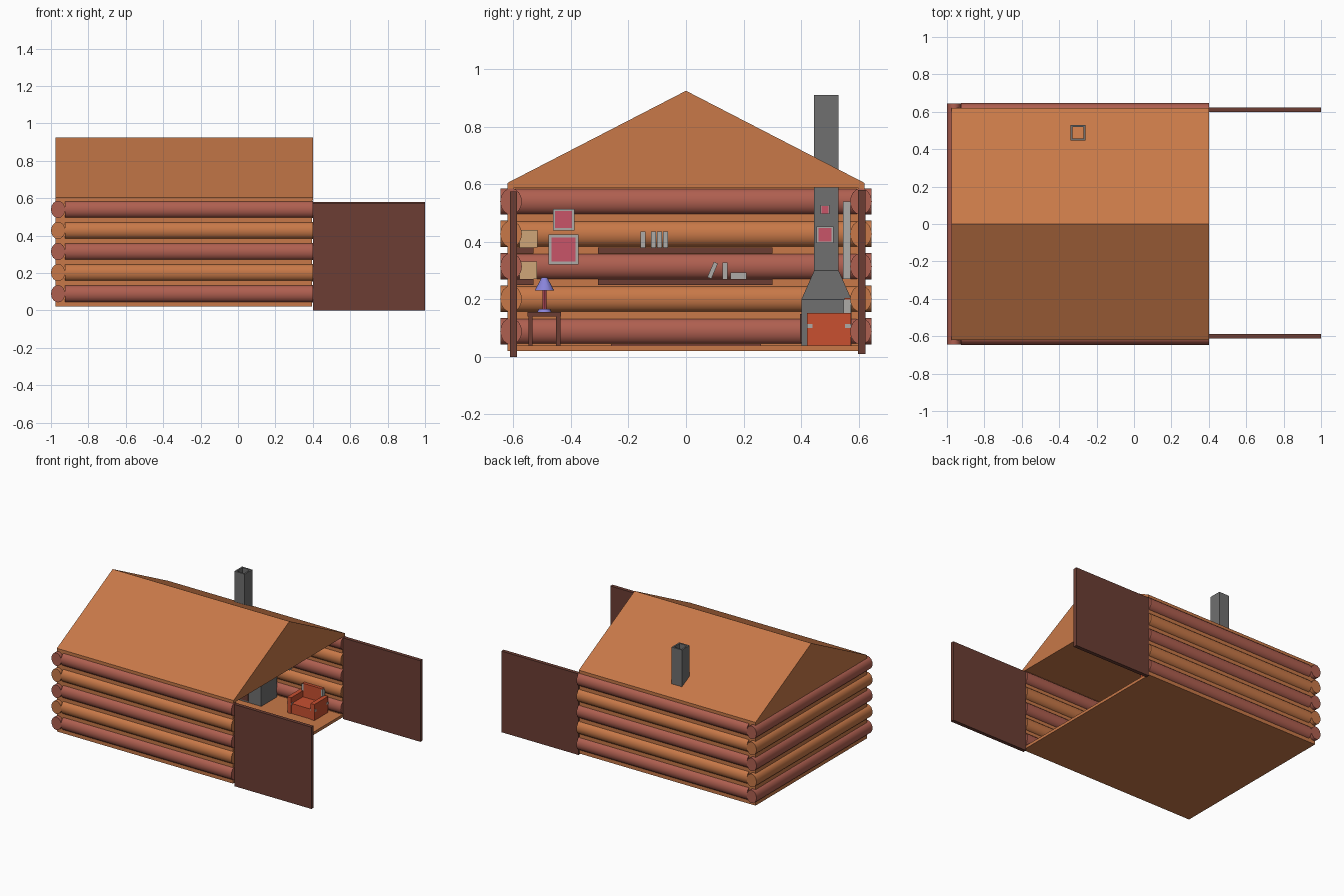
import bpy, bmesh, math
from mathutils import Matrix, Vector

if "Cube" in bpy.data.objects:
    bpy.data.objects.remove(bpy.data.objects["Cube"])

def mat(name, r, g, b):
    m = bpy.data.materials.new(name)
    m.diffuse_color = (r, g, b, 1)
    m.use_nodes = True
    m.node_tree.nodes["Principled BSDF"].inputs["Base Color"].default_value = m.diffuse_color
    return m

RED = mat("red_wood", .43, .115, .08)
ORANGE = mat("orange_wood", .58, .19, .065)
DARK = mat("dark_wood", .15, .048, .034)
STONE = mat("stone", .16, .16, .16)
GREY = mat("light_grey", .42, .41, .39)
CHAIR = mat("chair_red", .58, .08, .03)
PINK = mat("pink", .58, .09, .14)
PURPLE = mat("purple", .25, .23, .7)
TAN = mat("tan", .62, .38, .19)

def finish(name, bm, material):
    bmesh.ops.recalc_face_normals(bm, faces=bm.faces[:])
    me = bpy.data.meshes.new(name)
    bm.to_mesh(me)
    bm.free()
    ob = bpy.data.objects.new(name, me)
    me.materials.append(material)
    bpy.context.collection.objects.link(ob)
    return ob

def box(name, x, y, z, material, tilt=0):
    """Box from (min, max) ranges, optionally tilted about x."""
    bm = bmesh.new()
    c = Vector((sum(x) / 2, sum(y) / 2, sum(z) / 2))
    m = (Matrix.Translation(c) @ Matrix.Rotation(tilt, 4, 'X')
         @ Matrix.Diagonal((x[1] - x[0], y[1] - y[0], z[1] - z[0], 1)))
    bmesh.ops.create_cube(bm, size=1, matrix=m)
    return finish(name, bm, material)

def cone(name, loc, r1, r2, h, material, sides=12, rot=None, scale=(1, 1, 1)):
    bm = bmesh.new()
    m = Matrix.Translation(loc) @ Matrix.Diagonal((*scale, 1)) @ (rot or Matrix())
    bmesh.ops.create_cone(bm, cap_ends=True, segments=sides, radius1=r1, radius2=r2, depth=h, matrix=m)
    ob = finish(name, bm, material)
    bpy.context.view_layer.objects.active = ob
    ob.select_set(True)
    bpy.ops.object.shade_smooth_by_angle(angle=math.radians(35))
    ob.select_set(False)
    return ob

# log walls
X0, X1, YW = -.975, .4, .62
along_x = Matrix.Rotation(math.pi / 2, 4, 'Y')
along_y = Matrix.Rotation(math.pi / 2, 4, 'X')
for i in range(5):
    z = .089 + i * .1128
    m = ORANGE if i % 2 else RED
    cone("back_log", (-.962, 0, z), .046, .046, 1.29, m, 16, along_y, (.82, 1, 1))
    for s in (-1, 1):
        cone("side_log", (-.2625, s * .608, z), .046, .046, 1.325, m, 16, along_x, (1, .82, 1))

# wall panels behind the logs and floor
box("floor", (X0, X1 - .005), (-YW, YW), (.02, .04), ORANGE)
box("back_panel", (X0, -.95), (-YW, YW), (.03, .59), ORANGE)
for s in (-1, 1):
    y = sorted((s * .598, s * YW))
    box("side_panel", (X0, X1 - .005), y, (.03, .59), ORANGE)

# gable roof
bm = bmesh.new()
profile = [(-YW, .588), (YW, .588), (YW, .605), (0, .925), (-YW, .605)]
f = bm.faces.new([bm.verts.new((X0, y, z)) for y, z in profile])
g = bmesh.ops.extrude_face_region(bm, geom=[f])
bmesh.ops.translate(bm, vec=(X1 - X0, 0, 0), verts=[v for v in g['geom'] if isinstance(v, bmesh.types.BMVert)])
finish("roof", bm, ORANGE)
bpy.data.objects["roof"].data.validate()

# open doors
box("front_door", (.4, 1), (-.612, -.587), (0, .575), DARK)
box("rear_door", (.4, 1), (.598, .624), (.01, .58), DARK)

# fireplace: base, tapered hood and hollow flue
bm = bmesh.new()
rings = []
for hx, hy, z in [(.2, .087, .04), (.2, .087, .2), (.04, .0425, .3), (.04, .0425, .91), (.029, .031, .91), (.029, .031, .6)]:
    rings.append([bm.verts.new((-.3 + a * hx, .488 + b * hy, z))
                  for a, b in ((-1, -1), (1, -1), (1, 1), (-1, 1))])
for lo, hi in zip(rings, rings[1:]):
    for k in range(4):
        bm.faces.new((lo[k], lo[(k + 1) % 4], hi[(k + 1) % 4], hi[k]))
bm.faces.new(rings[0])
bm.faces.new(rings[-1])
finish("fireplace", bm, STONE)
box("fire_opening", (-.4, -.2), (.397, .41), (.05, .15), DARK)

# armchair facing the front
box("chair_seat", (.12, .27), (.425, .57), (.04, .11), CHAIR)
box("chair_back", (.117, .27), (.55, .572), (.1, .205), CHAIR)
for x in (.09, .27):
    box("chair_arm", (x, x + .03), (.42, .573), (.04, .153), CHAIR)
    for y in (.42, .553):
        box("arm_trim", (x - .003, x + .033), (y, y + .02), (.1, .115), GREY)
for x in (.112, .262):
    box("back_trim", (x, x + .012), (.548, .574), (.153, .2), GREY)

# framed pictures facing +x
def picture(x, y, z, s):
    box("picture_frame", (x, x + .012), (y - s, y + s), (z - s, z + s), GREY)
    box("picture", (x + .01, x + .016), (y - s * .8, y + s * .8), (z - s * .8, z + s * .8), PINK)

picture(-.925, -.425, .477, .037)
picture(-.925, -.425, .373, .052)
picture(-.262, .483, .425, .029)
picture(-.262, .483, .512, .016)
box("wall_picture", (-.2, .02), (.545, .572), (.27, .54), GREY)

# shelves and books
for z in (.25, .36):
    box("back_shelf", (-.93, -.85), (-.305, .3), (z, z + .02), DARK)
    box("side_shelf", (-.5, 0), (-.59, -.53), (z, z + .02), DARK)
for y in (-.158, -.122, -.1, -.08):
    box("book", (-.92, -.865), (y, y + .017), (.38, .436), GREY)
box("leaning_book", (-.92, -.865), (.085, .1), (.272, .33), GREY, -.4)
box("book", (-.92, -.865), (.127, .145), (.27, .328), GREY)
for z in (.27, .282):
    box("flat_book", (-.92, -.865), (.155, .21), (z, z + .011), GREY)
for i in range(5):
    x = -.4 + i * .03
    box("side_book", (x, x + .022), (-.578, -.516), (.38, .441), TAN)
    box("side_book", (x + .15, x + .172), (-.578, -.518), (.27, .331), TAN)

# rug
box("rug", (-.6, 0), (-.26, .26), (.039, .045), RED)

# side table with lamp
box("table_top", (-.75, -.63), (-.55, -.435), (.14, .157), DARK)
for x in (-.745, -.65):
    for y in (-.548, -.452):
        box("table_leg", (x, x + .015), (y, y + .015), (.04, .14), DARK)
cone("lamp_base", (-.69, -.492, .162), .024, .02, .01, PURPLE)
cone("lamp_stem", (-.69, -.492, .2), .007, .007, .07, PINK, 8)
cone("lamp_shade", (-.69, -.492, .253), .034, .01, .045, PURPLE)
